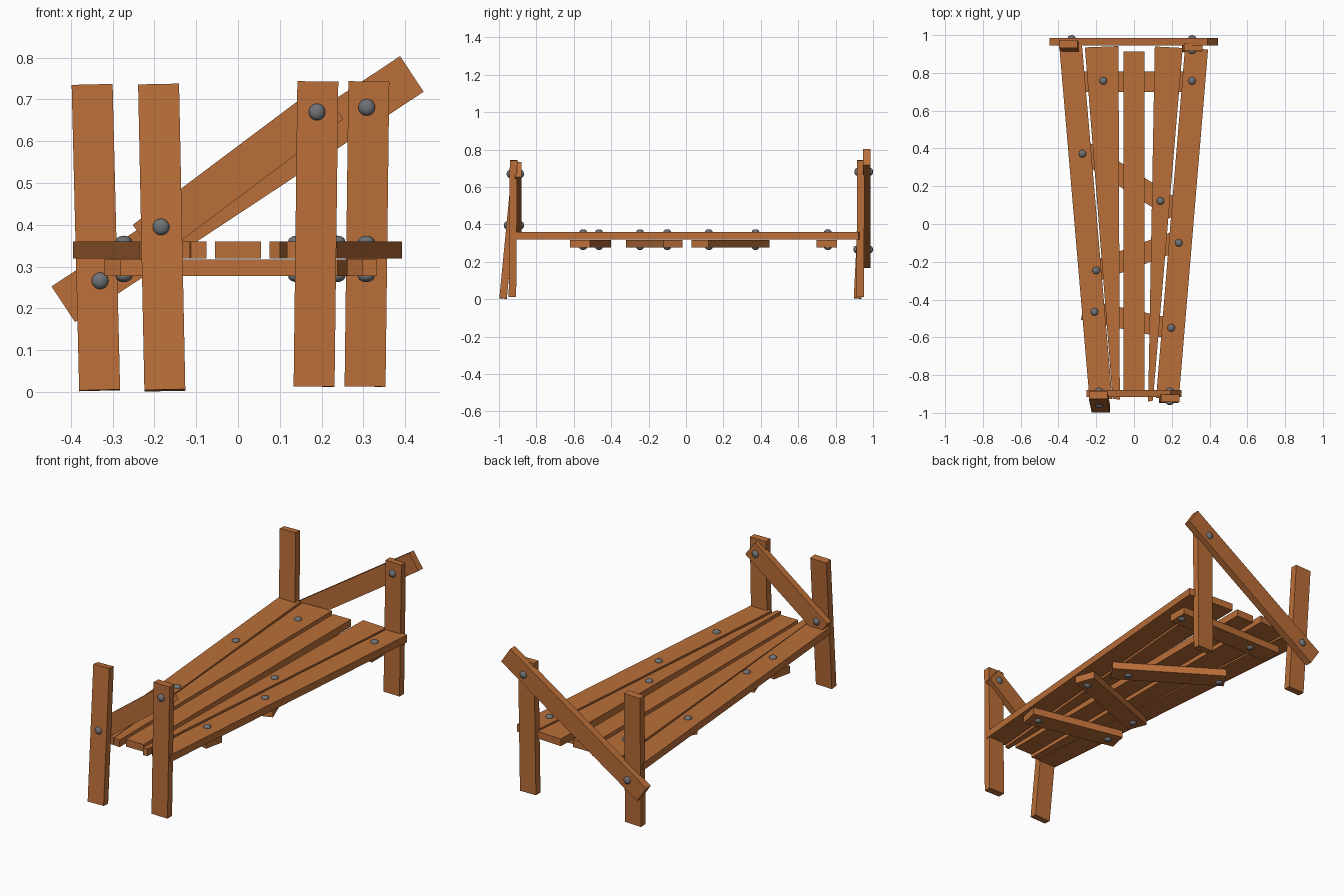
import bpy, bmesh
from mathutils import Vector, Matrix

if "Cube" in bpy.data.objects:
    bpy.data.objects.remove(bpy.data.objects["Cube"])

wood = bpy.data.materials.new("wood")
wood.diffuse_color = (0.49, 0.156, 0.04, 1)
wood.use_nodes = True
wood.node_tree.nodes["Principled BSDF"].inputs["Base Color"].default_value = wood.diffuse_color
steel = bpy.data.materials.new("steel")
steel.diffuse_color = (0.16, 0.17, 0.18, 1)
steel.use_nodes = True
steel.node_tree.nodes["Principled BSDF"].inputs["Base Color"].default_value = steel.diffuse_color


def finish(name, bm, mat):
    bmesh.ops.recalc_face_normals(bm, faces=bm.faces)
    me = bpy.data.meshes.new(name)
    bm.to_mesh(me)
    bm.free()
    me.materials.append(mat)
    ob = bpy.data.objects.new(name, me)
    bpy.context.collection.objects.link(ob)
    return ob


def plank(name, outline, z0, z1):
    """Flat board: top outline extruded in z."""
    bm = bmesh.new()
    face = bm.faces.new([bm.verts.new((x, y, z0)) for x, y in outline])
    new = bmesh.ops.extrude_face_region(bm, geom=[face])["geom"]
    verts = [v for v in new if isinstance(v, bmesh.types.BMVert)]
    bmesh.ops.translate(bm, verts=verts, vec=(0, 0, z1 - z0))
    return finish(name, bm, wood)


def beam(name, a, b, width, thick, face_dir):
    """Board running from a to b, its thin side along face_dir."""
    a, b = Vector(a), Vector(b)
    along = (b - a).normalized()
    side = along.cross(Vector(face_dir)).normalized()
    normal = side.cross(along)
    m = Matrix((side * width, normal * thick, b - a)).transposed().to_4x4()
    m.translation = (a + b) / 2
    bm = bmesh.new()
    bmesh.ops.create_cube(bm, size=1, matrix=m)
    return finish(name, bm, wood)


def bolt(name, loc, axis):
    """Domed bolt head, flattened along the given axis."""
    s = [0.02, 0.02, 0.02]
    s[axis] = 0.014
    bm = bmesh.new()
    bmesh.ops.create_uvsphere(bm, u_segments=16, v_segments=10, radius=1)
    bmesh.ops.transform(bm, matrix=Matrix.Translation(loc) @ Matrix.Diagonal((*s, 1)), verts=bm.verts)
    for f in bm.faces:
        f.smooth = True
    return finish(name, bm, steel)


# Deck planks, fanned out towards the back
deck = {
    "left_rail": [(-0.395, 0.935), (-0.275, 0.945), (-0.115, -0.925), (-0.235, -0.935)],
    "left_tapered_plank": [(-0.26, 0.935), (-0.082, 0.942), (-0.075, -0.93), (-0.113, -0.925)],
    "centre_plank": [(-0.055, 0.912), (0.055, 0.912), (0.055, -0.905), (-0.055, -0.905)],
    "right_tapered_plank": [(0.11, 0.94), (0.258, 0.932), (0.1, -0.935), (0.075, -0.94)],
    "right_rail": [(0.27, 0.935), (0.392, 0.923), (0.237, -0.93), (0.117, -0.92)],
}
for name, outline in deck.items():
    plank(name, outline, 0.32, 0.36)

# Battens under the deck, each with two bolts
battens = [
    ((-0.32, 0.753), (0.333, 0.753), (-0.163, 0.758), (0.307, 0.758)),
    ((-0.29, 0.40), (0.22, 0.075), (-0.273, 0.372), (0.14, 0.122)),
    ((-0.25, -0.268), (0.28, -0.07), (-0.2, -0.246), (0.237, -0.1)),
    ((-0.27, -0.454), (0.25, -0.566), (-0.209, -0.465), (0.197, -0.55)),
]
for i, (a, b, p, q) in enumerate(battens, 1):
    beam(f"batten_{i}", (*a, 0.297), (*b, 0.297), 0.11, 0.04, (0, 0, 1))
    for side, at in (("left", p), ("right", q)):
        bolt(f"batten_{i}_{side}_top_bolt", (*at, 0.36), 2)
        bolt(f"batten_{i}_{side}_bottom_bolt", (*at, 0.277), 2)

# Legs, slightly crooked
beam("front_left_leg", (-0.175, -0.978, 0.004), (-0.19, -0.907, 0.735), 0.098, 0.04, (0, 1, 0))
beam("front_right_leg", (0.182, -0.928, 0.013), (0.191, -0.922, 0.743), 0.098, 0.04, (0, 1, 0))
beam("back_left_leg", (-0.331, 0.917, 0.004), (-0.349, 0.953, 0.735), 0.098, 0.04, (0, 1, 0))
beam("back_right_leg", (0.304, 0.931, 0.013), (0.313, 0.935, 0.743), 0.098, 0.04, (0, 1, 0))

# Diagonal end braces
beam("front_brace", (-0.222, -0.897, 0.36), (0.222, -0.897, 0.693), 0.1, 0.037, (0, 1, 0))
beam("back_brace", (-0.418, 0.966, 0.21), (0.416, 0.966, 0.761), 0.102, 0.04, (0, 1, 0))

# Bolts through the legs and braces
for name, x, z, outer, inner in (
    ("front_left", -0.184, 0.395, -0.96, -0.88),
    ("front_right", 0.189, 0.67, -0.945, -0.88),
    ("back_left", -0.33, 0.266, 0.986, 0.909),
    ("back_right", 0.308, 0.681, 0.986, 0.914),
):
    bolt(name + "_outer_bolt", (x, outer, z), 1)
    bolt(name + "_inner_bolt", (x, inner, z), 1)
